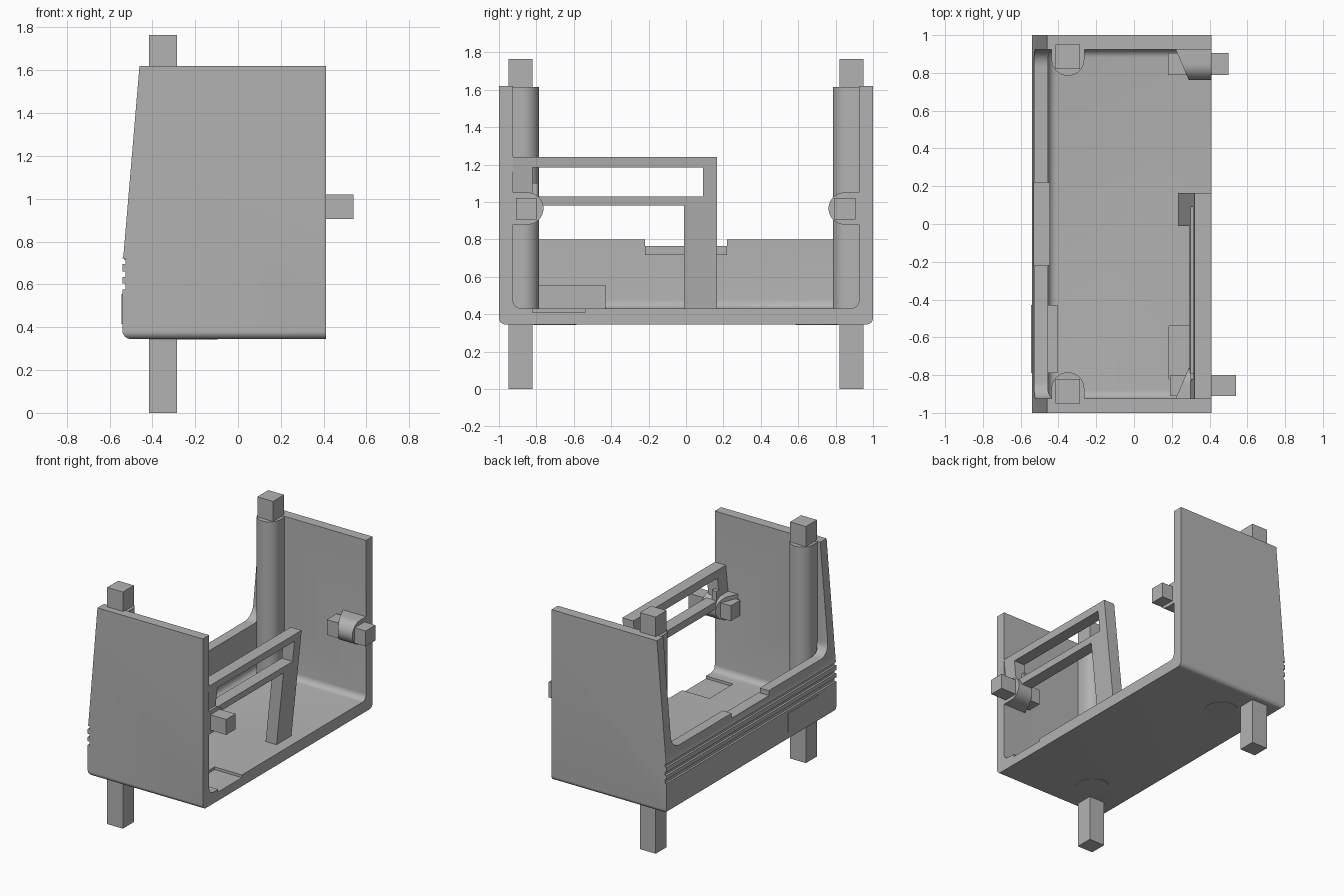
import bpy, bmesh, math

if "Cube" in bpy.data.objects:
    bpy.data.objects.remove(bpy.data.objects["Cube"])

grey = bpy.data.materials.new("plain grey")
grey.diffuse_color = (0.45, 0.45, 0.45, 1)
grey.use_nodes = True
grey.node_tree.nodes["Principled BSDF"].inputs["Base Color"].default_value = grey.diffuse_color


def finish(name, bm):
    bmesh.ops.recalc_face_normals(bm, faces=bm.faces)
    me = bpy.data.meshes.new(name)
    bm.to_mesh(me)
    bm.free()
    me.materials.append(grey)
    ob = bpy.data.objects.new(name, me)
    bpy.context.collection.objects.link(ob)
    return ob


def prism(name, pts, axis, a, b):
    """Extrude a 2D outline along x (pts are y,z), y (x,z) or z (x,y)."""
    place = {"x": lambda p, t: (t, p[0], p[1]),
             "y": lambda p, t: (p[0], t, p[1]),
             "z": lambda p, t: (p[0], p[1], t)}[axis]
    bm = bmesh.new()
    lo = [bm.verts.new(place(p, a)) for p in pts]
    hi = [bm.verts.new(place(p, b)) for p in pts]
    n = len(pts)
    bm.faces.new(lo)
    bm.faces.new(hi[::-1])
    for i in range(n):
        bm.faces.new((lo[i], lo[(i + 1) % n], hi[(i + 1) % n], hi[i]))
    return finish(name, bm)


def box(name, x, y, z):
    return prism(name, [(x[0], y[0]), (x[1], y[0]), (x[1], y[1]), (x[0], y[1])], "z", *z)


def arc(cx, cy, r, a0, a1, n=8):
    return [(cx + r * math.cos(math.radians(a0 + (a1 - a0) * i / n)),
             cy + r * math.sin(math.radians(a0 + (a1 - a0) * i / n))) for i in range(n + 1)]


def boolean(ob, cutter, op="DIFFERENCE"):
    m = ob.modifiers.new("cut", "BOOLEAN")
    m.operation, m.solver, m.object = op, "EXACT", cutter
    bpy.context.view_layer.objects.active = ob
    bpy.ops.object.modifier_apply(modifier=m.name)
    bpy.data.objects.remove(cutter)


def smooth(ob):
    bpy.ops.object.select_all(action="DESELECT")
    ob.select_set(True)
    bpy.context.view_layer.objects.active = ob
    bpy.ops.object.shade_smooth_by_angle(angle=math.radians(30))


# Shell: side outline with sloped rear edge and three horizontal grooves
side = [(0.41, 0.345), (0.41, 1.62), (-0.46, 1.62), (-0.535, 0.735)]
for top, bottom in ((0.72, 0.695), (0.66, 0.635), (0.605, 0.575)):
    side += [(-0.54, top), (-0.525, top), (-0.525, bottom), (-0.54, bottom)]
side += arc(-0.50, 0.385, 0.04, 180, 270)
shell = prism("shell", side, "y", -1, 1)

# Rounded lower side corners
outer = arc(-0.965, 0.38, 0.035, 180, 270) + arc(0.965, 0.38, 0.035, 270, 360)
outer += [(1, 2), (-1, 2)]
boolean(shell, prism("corner_cutter", outer, "x", -2, 2), "INTERSECT")

# Hollow interior with filleted edges
cavity = box("cavity_cutter", (-0.455, 1.5), (-0.925, 0.925), (0.43, 2.5))
bev = cavity.modifiers.new("fillet", "BEVEL")
bev.width, bev.segments = 0.045, 6
bpy.context.view_layer.objects.active = cavity
bpy.ops.object.modifier_apply(modifier="fillet")
boolean(shell, cavity)

# Rear opening with rounded lower corners and a shallow central notch
opening = arc(-0.835, 0.89, 0.09, 180, 270) + [(-0.22, 0.80), (-0.22, 0.765),
                                               (0.22, 0.765), (0.22, 0.80)]
opening += arc(0.835, 0.89, 0.09, 270, 360) + [(0.925, 2), (-0.925, 2)]
boolean(shell, prism("opening_cutter", opening, "x", -1, -0.2))

# Shallow recess in the floor at the open edge
boolean(shell, box("recess_cutter", (0.185, 0.6), (-0.82, -0.54), (0.41, 0.6)))
smooth(shell)

# Rear ledge below the notch and the patch through the rear wall
box("rear_ledge", (-0.53, -0.445), (-0.22, 0.22), (0.715, 0.765))
box("rear_patch", (-0.545, -0.405), (-0.79, -0.43), (0.415, 0.555))

for s, label in ((-1, "near"), (1, "far")):
    # Corner column, D-shaped and joined to the side wall
    col = [(x, s * y) for x, y in arc(-0.35, 0.872, 0.087, 180, 360, 20)]
    col += [(-0.263, s * 0.94), (-0.437, s * 0.94)]
    smooth(prism(label + "_column", col, "z", 0.42, 1.615))

    # Square post running through the column
    box(label + "_post", (-0.415, -0.285), sorted((s * 0.82, s * 0.95)), (0, 1.765))

    # Boss on the side wall, with its inner end slanted back to the wall
    prof = [(s * y, z) for y, z in arc(0.848, 0.965, 0.086, 90, 270, 20)]
    prof += [(s * 0.94, 0.879), (s * 0.94, 1.051)]
    boss = prism(label + "_boss", prof, "x", 0.2, 0.41)
    for v in boss.data.vertices:
        if v.co.x < 0.3:
            v.co.x = 0.22 + 0.07 * (0.925 - abs(v.co.y)) / 0.163
    smooth(boss)

    # Round plug under the floor
    smooth(prism(label + "_plug", arc(-0.21, s * 0.7, 0.115, 0, 351, 39), "z", 0.342, 0.36))

# Square pegs through the bosses
box("near_peg", (0.19, 0.54), (-0.91, -0.80), (0.905, 1.02))
box("far_peg", (0.18, 0.50), (0.79, 0.905), (0.905, 1.02))

# Leaning frame: leg, two rails and a window between them
frame = prism("leaning_frame", [(-0.93, 1.24), (0.165, 1.24), (0.165, 0.425), (-0.01, 0.425),
                                (-0.01, 0.98), (-0.93, 0.98)], "x", 0.32, 0.41)
boolean(frame, box("window_cutter", (0, 1), (-0.82, 0.09), (1.03, 1.185)))
for v in frame.data.vertices:
    v.co.x -= 0.085 * (1.24 - v.co.z) / 0.81

# Small stop at the end of the lower rail
box("rail_stop", (0.30, 0.34), (-0.83, -0.79), (1.0, 1.10))
